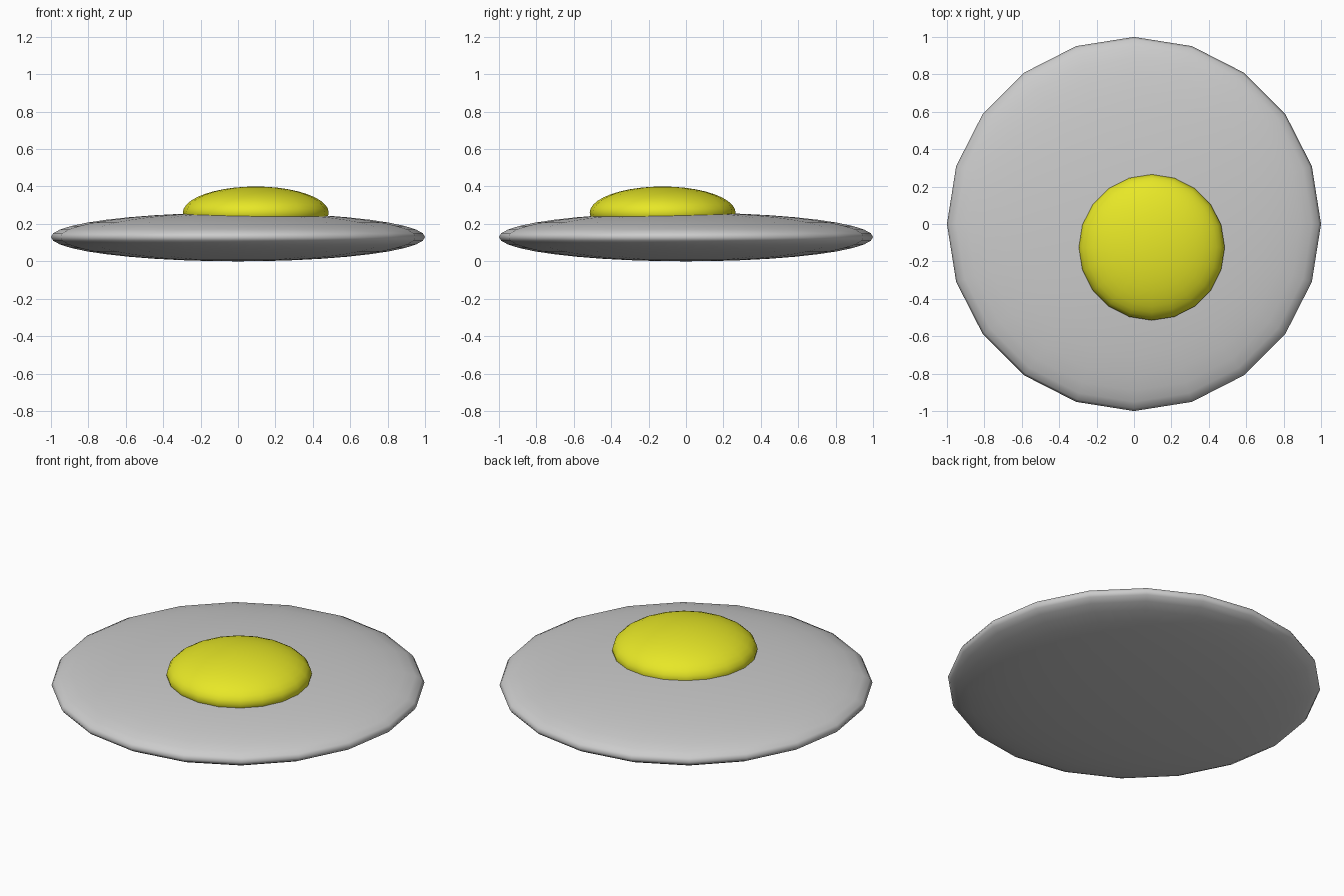
import bpy

if "Cube" in bpy.data.objects:
    bpy.data.objects.remove(bpy.data.objects["Cube"])


def ellipsoid(name, centre, radius, half_height):
    """Flattened smooth sphere with a 20-sided outline."""
    bpy.ops.mesh.primitive_uv_sphere_add(segments=20, ring_count=20, radius=1, location=centre)
    obj = bpy.context.object
    obj.name = name
    obj.scale = (radius, radius, half_height)
    bpy.ops.object.transform_apply(location=False, rotation=False, scale=True)
    bpy.ops.object.shade_smooth()
    return obj


# Wide flat egg white resting on the ground
ellipsoid("egg_white", (0, 0, 0.13), 1.0, 0.13)

# Off-centre domed yolk sunk into the white
yolk = ellipsoid("yolk", (0.095, -0.125, 0.26), 0.39, 0.14)
yellow = bpy.data.materials.new("yolk_yellow")
yellow.diffuse_color = (0.8, 0.8, 0.02, 1)
yellow.use_nodes = True
yellow.node_tree.nodes["Principled BSDF"].inputs["Base Color"].default_value = yellow.diffuse_color
yolk.data.materials.append(yellow)
